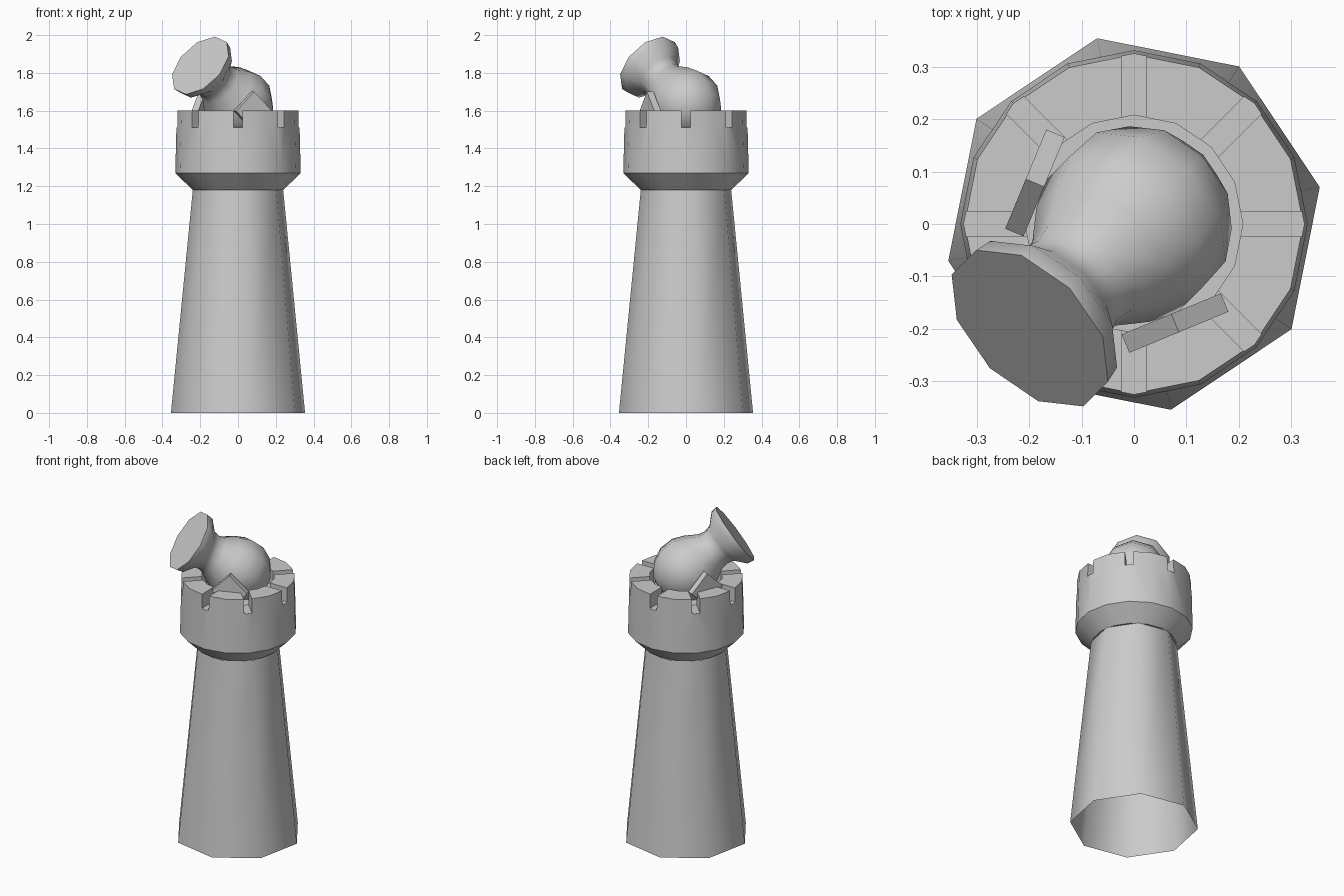
import bpy, bmesh
from math import cos, sin, pi, radians
from mathutils import Vector, Matrix

if "Cube" in bpy.data.objects:
    bpy.data.objects.remove(bpy.data.objects["Cube"])


def finish(name, bm, smooth=None):
    bmesh.ops.recalc_face_normals(bm, faces=bm.faces)
    me = bpy.data.meshes.new(name)
    bm.to_mesh(me)
    bm.free()
    ob = bpy.data.objects.new(name, me)
    bpy.context.collection.objects.link(ob)
    if smooth:
        shade(ob, smooth)
    return ob


def activate(ob):
    bpy.ops.object.select_all(action='DESELECT')
    ob.select_set(True)
    bpy.context.view_layer.objects.active = ob


def shade(ob, deg):
    activate(ob)
    bpy.ops.object.shade_smooth_by_angle(angle=radians(deg))


def lathe(profile, n, offset=0.0):
    """Revolve (radius, height) points around z; radius 0 closes to a pole."""
    bm = bmesh.new()
    rings = []
    for r, z in profile:
        if r == 0:
            rings.append([bm.verts.new((0, 0, z))] * n)
        else:
            rings.append([bm.verts.new((r * cos(offset + 2 * pi * i / n),
                                        r * sin(offset + 2 * pi * i / n), z))
                          for i in range(n)])
    for a, b in zip(rings, rings[1:]):
        for i in range(n):
            j = (i + 1) % n
            quad = []
            for v in (a[i], a[j], b[j], b[i]):
                if v not in quad:
                    quad.append(v)
            bm.faces.new(quad)
    return bm


def box(bm, size, matrix):
    bmesh.ops.create_cube(bm, size=1, matrix=matrix @ Matrix.Diagonal((*size, 1)))


# Tapered eight-sided shaft, open underneath
finish("tower_shaft", lathe([(0.362, 0), (0.244, 1.18)], 8, radians(11.25)), 50)

# Flared parapet with a sunken floor
parapet = finish("parapet", lathe([(0, 1.18), (0.24, 1.18), (0.332, 1.27), (0.324, 1.6),
                                   (0.208, 1.6), (0.208, 1.5), (0, 1.5)], 16))

# Eight narrow notches cut in the parapet
bm = bmesh.new()
for k in range(8):
    box(bm, (0.26, 0.047, 0.18),
        Matrix.Rotation(k * pi / 4, 4, 'Z') @ Matrix.Translation((0.29, 0, 1.602)))
cutter = finish("notch_cutter", bm)
cutter.hide_render = True
mod = parapet.modifiers.new("notches", 'BOOLEAN')
mod.operation = 'DIFFERENCE'
mod.solver = 'EXACT'
mod.object = cutter
activate(parapet)
bpy.ops.object.modifier_apply(modifier=mod.name)
bpy.data.objects.remove(cutter)
shade(parapet, 30)

# Round-bodied mortar with flared muzzle, aimed up and to the front left
R = 0.19
profile = [(0, -R)] + [(R * sin(radians(a)), -R * cos(radians(a))) for a in (25, 50, 75, 100, 122)]
profile += [(0.12, 0.17), (0.112, 0.21), (0.122, 0.25), (0.18, 0.305), (0.187, 0.345), (0, 0.345)]
aim = Vector((-1, -1, 1)).to_track_quat('Z', 'Y')
bm = lathe(profile, 10, radians(18))
bm.transform(Matrix.Translation((0, 0, 1.64)) @ aim.to_matrix().to_4x4())
finish("mortar", bm, 40)

# Diamond-set bracket plates either side of the mortar
for name, angle in (("bracket_front", -67.5), ("bracket_left", 157.5)):
    bm = bmesh.new()
    box(bm, (0.038, 0.145, 0.145),
        Matrix.Rotation(radians(angle), 4, 'Z') @ Matrix.Translation((0.205, 0, 1.598))
        @ Matrix.Rotation(pi / 4, 4, 'X'))
    finish(name, bm)
